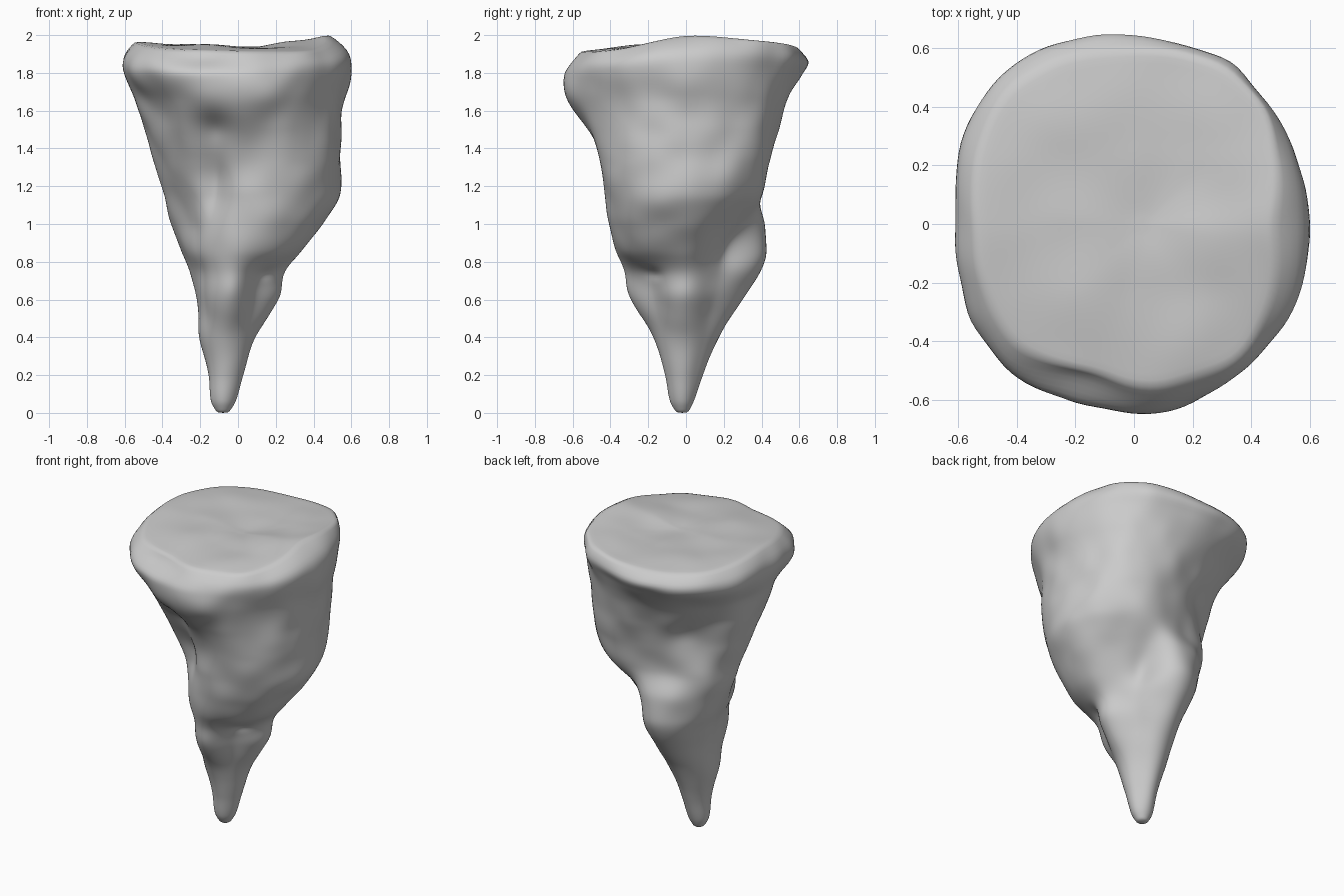
import bpy, bmesh, math
from mathutils import Vector, noise

SEG, RINGS, CAP = 128, 130, 24

# Outline by height: z, then radius towards E, NE, N, NW, W, SW, S, SE
LEVELS = [
    (0.00, .030, .030, .030, .030, .030, .030, .030, .030),
    (0.06, .065, .060, .060, .062, .065, .063, .065, .063),
    (0.20, .100, .095, .108, .097, .083, .085, .092, .095),
    (0.40, .155, .155, .190, .160, .138, .140, .155, .145),
    (0.60, .270, .225, .315, .215, .155, .175, .270, .210),
    (0.74, .290, .270, .400, .270, .185, .200, .305, .260),
    (0.85, .375, .300, .440, .325, .235, .240, .350, .390),
    (1.00, .485, .385, .425, .370, .295, .260, .380, .475),
    (1.15, .580, .505, .380, .370, .350, .295, .385, .520),
    (1.40, .570, .570, .440, .385, .440, .415, .440, .560),
    (1.65, .575, .585, .530, .510, .525, .540, .620, .585),
    (1.80, .610, .610, .615, .655, .600, .645, .635, .625),
    (1.87, .590, .620, .650, .670, .595, .635, .610, .620),
    (1.94, .470, .600, .600, .620, .545, .570, .555, .570),
]
# Height change of the top rim, same eight directions
RIM = (.06, .03, -.01, .0, .025, -.01, -.025, -.02)
# Dents and lumps: angle, z, angular spread, height spread, depth
BUMPS = [
    (255, 1.25, 13, .28, -.06), (275, .64, 14, .10, .015),
    (57, .90, 14, .13, -.04), (57, 1.85, 7, .10, .02),
    (200, 1.10, 16, .15, -.015), (15, 1.35, 18, .20, -.015),
    (156, 1.40, 14, .15, .03), (138, 1.10, 14, .12, .015),
    (122, 1.45, 14, .12, -.02), (252, 1.90, 14, .06, -.05),
    (258, 1.52, 9, .07, -.03), (282, 1.74, 14, .12, .015),
    (322, .74, 14, .03, -.02),
]


def hermite(a, b, ma, mb, t):
    return ((2*t**3 - 3*t*t + 1)*a + (t**3 - 2*t*t + t)*ma
            + (3*t*t - 2*t**3)*b + (t**3 - t*t)*mb)


def around(vals, ang):
    u = ang / (2*math.pi) * 8
    i, t = int(u) % 8, u % 1
    p = [vals[(i + k) % 8] for k in (-1, 0, 1, 2)]
    return hermite(p[1], p[2], (p[2]-p[0])/2, (p[3]-p[1])/2, t)


def radius(ang, z):
    i = max(k for k in range(len(LEVELS) - 1) if LEVELS[k][0] <= z + 1e-9)
    rows = [LEVELS[min(max(i + k, 0), len(LEVELS) - 1)] for k in (-1, 0, 1, 2)]
    zs = [r[0] for r in rows]
    rs = [around(r[1:], ang) for r in rows]
    h = zs[2] - zs[1]
    ma = (rs[2]-rs[0]) / (zs[2]-zs[0]) * h
    mb = (rs[3]-rs[1]) / (zs[3]-zs[1]) * h
    r = hermite(rs[1], rs[2], ma, mb, (z - zs[1]) / h)
    for a, bz, sa, sz, d in BUMPS:
        da = (math.degrees(ang) - a + 180) % 360 - 180
        r += d * math.exp(-(da/sa)**2 - ((z - bz)/sz)**2)
    return r


def surface(ang, z):
    r = radius(ang, z)
    p = Vector((r*math.cos(ang) - .08 + .04*z, r*math.sin(ang) - .02 + .01*z, z))
    # gentle stone unevenness, fading at the tip
    n = noise.noise(p*6) * .014 * min(1, z)
    p.x += n*math.cos(ang)
    p.y += n*math.sin(ang)
    t = min(max((z - 1.7) / .24, 0), 1)
    p.z += around(RIM, ang) * t*t*(3 - 2*t)
    return p


bm = bmesh.new()
angles = [2*math.pi*i/SEG for i in range(SEG)]
rings = []

# Tapering body, finer near the rounded tip
for j in range(RINGS + 1):
    z = .003 + 1.937 * (j/RINGS)**1.15
    rings.append([bm.verts.new(surface(a, z)) for a in angles])

# Uneven, slightly dished top
rim = [v.co.copy() for v in rings[-1]]
centre = Vector((.03, 0, 1.935))
for k in range(1, CAP):
    s = 1 - k/CAP
    ring = []
    for p in rim:
        q = centre.lerp(p, s)
        q.z = centre.z + (p.z - centre.z)*s*s + .012*math.sin(math.pi*s)
        q.z += noise.noise(q*4) * .02 * (1 - s**4)
        ring.append(bm.verts.new(q))
    rings.append(ring)

for lo, hi in zip(rings, rings[1:]):
    for i in range(SEG):
        k = (i + 1) % SEG
        bm.faces.new((lo[i], lo[k], hi[k], hi[i]))
tip = bm.verts.new((-.08, -.02, -.006))
top = bm.verts.new(centre)
for i in range(SEG):
    k = (i + 1) % SEG
    bm.faces.new((tip, rings[0][k], rings[0][i]))
    bm.faces.new((top, rings[-1][i], rings[-1][k]))

mesh = bpy.data.meshes.new("hanging_rock")
bm.to_mesh(mesh)
bm.free()
mesh.shade_smooth()
rock = bpy.data.objects.new("hanging_rock", mesh)
bpy.context.collection.objects.link(rock)

# Soften the surface
soften = rock.modifiers.new("soften", 'SMOOTH')
soften.factor = .5
soften.iterations = 4
